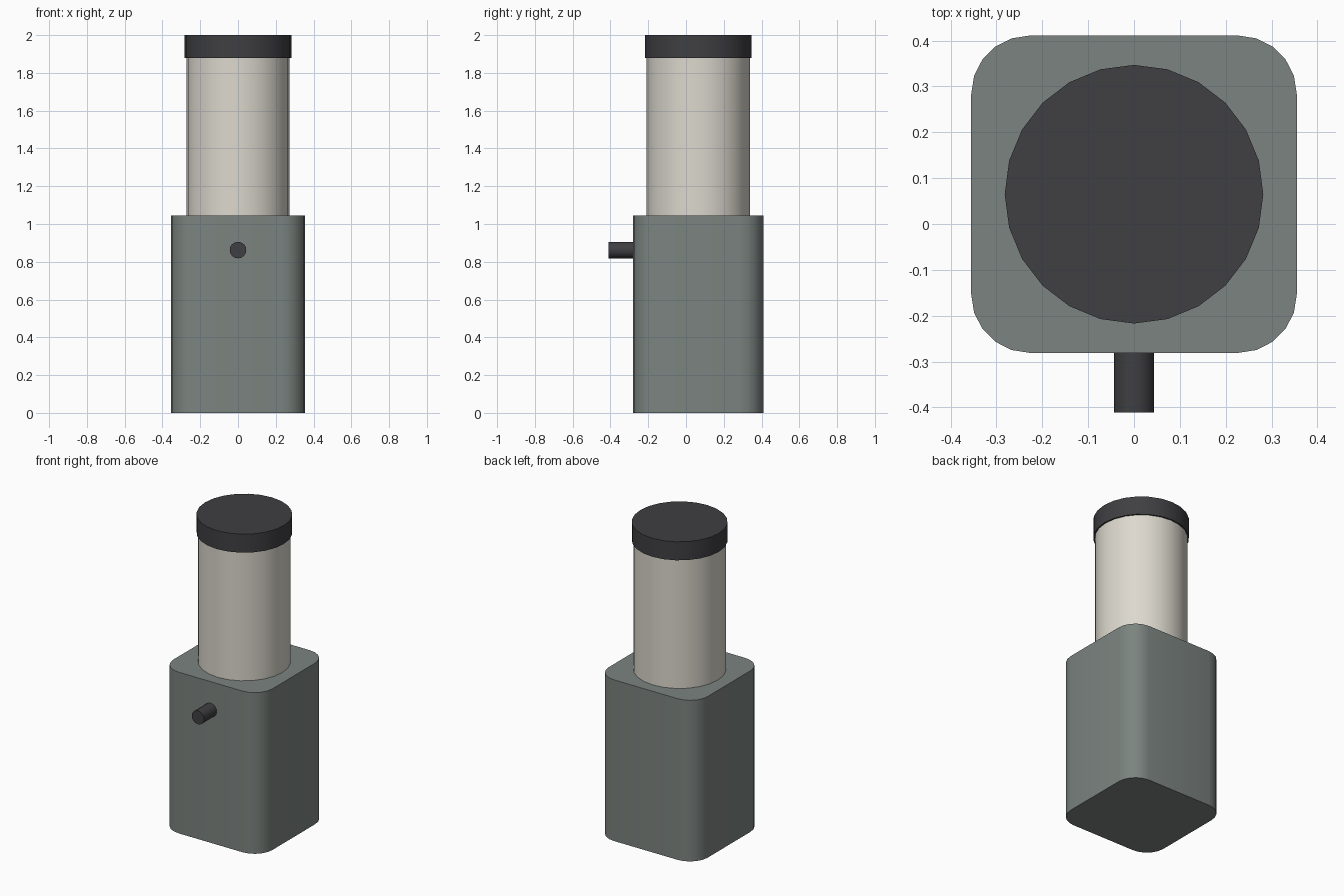
import bpy, bmesh, math

if "Cube" in bpy.data.objects:
    bpy.data.objects.remove(bpy.data.objects["Cube"])

CY = 0.065  # shared vertical axis of body, sleeve and cap


def material(name, rgb):
    m = bpy.data.materials.new(name)
    m.diffuse_color = (*rgb, 1)
    m.use_nodes = True
    m.node_tree.nodes["Principled BSDF"].inputs["Base Color"].default_value = m.diffuse_color
    return m


green = material("grey_green", (0.20, 0.23, 0.215))
cream = material("cream", (0.72, 0.69, 0.62))
dark = material("charcoal", (0.05, 0.05, 0.055))


def finish(obj, name, mat):
    obj.name = name
    obj.data.materials.append(mat)
    bpy.context.view_layer.objects.active = obj
    obj.select_set(True)
    bpy.ops.object.shade_smooth_by_angle(angle=math.radians(35))
    obj.select_set(False)


def cylinder(name, mat, radius, depth, centre, sides=24, rot=(0, 0, 0)):
    bpy.ops.mesh.primitive_cylinder_add(vertices=sides, radius=radius, depth=depth,
                                        location=centre, rotation=rot)
    finish(bpy.context.object, name, mat)


# Body: box with four rounded upright corners
bpy.ops.mesh.primitive_cube_add(size=1)
body = bpy.context.object
bm = bmesh.new()
bm.from_mesh(body.data)
for v in bm.verts:
    v.co.x *= 0.71
    v.co.y = v.co.y * 0.692 + CY
    v.co.z = (v.co.z + 0.5) * 1.045
upright = [e for e in bm.edges if abs(e.verts[0].co.z - e.verts[1].co.z) > 0.5]
bmesh.ops.bevel(bm, geom=upright, offset=0.127, segments=5, profile=0.5, affect='EDGES')
bm.to_mesh(body.data)
bm.free()
finish(body, "body", green)

# Sleeve and top cap
cylinder("sleeve", cream, 0.273, 0.86, (0, CY, 1.46))
cylinder("cap", dark, 0.282, 0.12, (0, CY, 1.94))

# Pin sticking out of the front
cylinder("front_pin", dark, 0.044, 0.15, (0, -0.336, 0.862), 16, (math.pi / 2, 0, 0))
